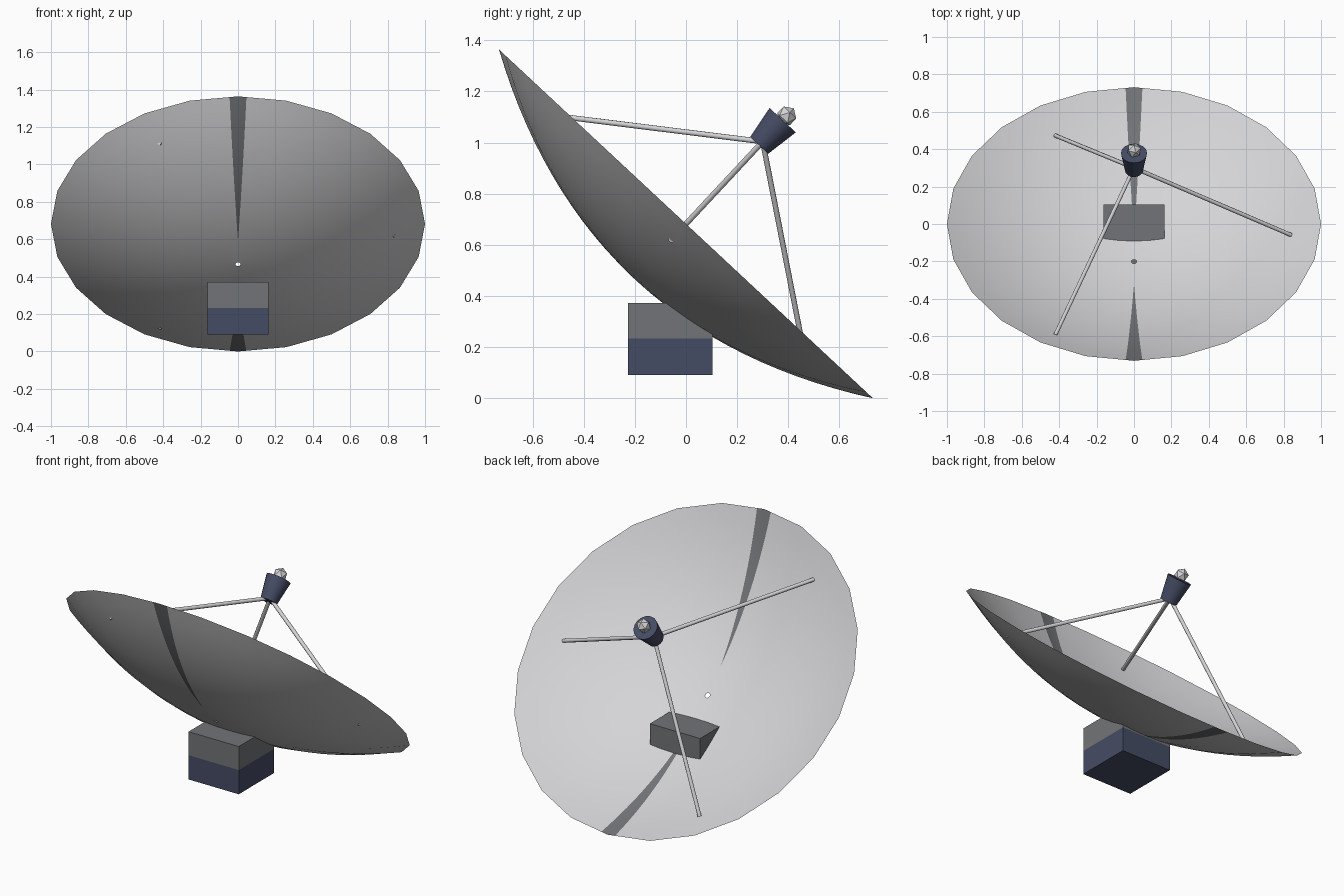
import bpy, bmesh, math
from mathutils import Matrix, Vector

cube = bpy.data.objects.get("Cube")
if cube:
    bpy.data.objects.remove(cube, do_unlink=True)


def material(name, color):
    m = bpy.data.materials.new(name)
    m.use_nodes = True
    m.diffuse_color = (*color, 1)
    m.node_tree.nodes["Principled BSDF"].inputs["Base Color"].default_value = (*color, 1)
    return m


silver = material("silver", (0.66, 0.66, 0.68))
grey = material("grey", (0.17, 0.175, 0.185))
navy = material("navy", (0.06, 0.072, 0.13))

# The dish frame: origin at the rim centre, z along the dish axis
TILT = Matrix.Translation((0, 0, 0.682)) @ Matrix.Rotation(math.radians(-43), 4, "X")
DEPTH = 0.295
SIDES = 24


def add_object(name, bm, materials, matrix=None, smooth=None):
    mesh = bpy.data.meshes.new(name)
    bm.to_mesh(mesh)
    bm.free()
    for m in materials:
        mesh.materials.append(m)
    if matrix:
        mesh.transform(matrix)
    obj = bpy.data.objects.new(name, mesh)
    bpy.context.scene.collection.objects.link(obj)
    if smooth:
        bpy.ops.object.select_all(action="DESELECT")
        obj.select_set(True)
        bpy.context.view_layer.objects.active = obj
        bpy.ops.object.shade_smooth_by_angle(angle=math.radians(smooth))
    return obj


def bowl_height(r):
    return -DEPTH * (1 - r * r)


def dish_ring(r):
    """Ring points, with extra points either side of the two stripe centres."""
    stripe = 0.045 * max(0, r - 0.17) / 0.83
    points = []
    for k in range(SIDES):
        a = math.tau * k / SIDES
        here = Vector((r * math.cos(a), r * math.sin(a), bowl_height(r)))
        if k % 12 == 6:
            side = 1 if k == 6 else -1
            y = side * (r - stripe * math.tan(math.pi / SIDES))
            points += [Vector((side * stripe, y, here.z)), here,
                       Vector((-side * stripe, y, here.z))]
        else:
            points.append(here)
    return points


# Dish: thin bowl with a small centre hole and two tapering stripes
bm = bmesh.new()
radii = [0.014, 0.08, 0.17] + [0.17 + 0.83 * i / 12 for i in range(1, 13)]
rings = [[bm.verts.new(p) for p in dish_ring(r)] for r in radii]
columns = len(rings[0])
for inner, outer in zip(rings, rings[1:]):
    for i in range(columns):
        j = (i + 1) % columns
        face = bm.faces.new((inner[i], outer[i], outer[j], inner[j]))
        face.material_index = int(i in (6, 7, 20, 21))
bmesh.ops.remove_doubles(bm, verts=bm.verts, dist=0.0001)
add_object("dish", bm, [silver, grey], TILT, 40)


# Feed struts: three rods from the bowl to the receiver
def rod(name, start, end, radius):
    bm = bmesh.new()
    line = end - start
    bmesh.ops.create_cone(bm, cap_ends=True, segments=8, radius1=radius,
                          radius2=radius, depth=line.length)
    place = Matrix.Translation((start + end) / 2) @ line.to_track_quat("Z", "Y").to_matrix().to_4x4()
    add_object(name, bm, [silver], TILT @ place, 50)


for i, name in enumerate(("left_strut", "lower_strut", "upper_strut")):
    a = math.tau * i / 3
    foot = Vector((0.84 * math.cos(a), 0.84 * math.sin(a), bowl_height(0.84)))
    rod(name, foot, Vector((0, 0, 0.44)), 0.011)

# Receiver: flared housing with a faceted tip
bm = bmesh.new()
bmesh.ops.create_cone(bm, cap_ends=True, segments=16, radius1=0.048, radius2=0.07, depth=0.135)
add_object("receiver_housing", bm, [navy], TILT @ Matrix.Translation((0, 0, 0.487)), 40)

bm = bmesh.new()
bmesh.ops.create_icosphere(bm, subdivisions=1, radius=0.04)
add_object("receiver_tip", bm, [silver], TILT @ Matrix.Translation((0, 0, 0.578)))


# Mount: two stacked blocks, the upper one passing through the bowl
def block(name, bottom, top, mat):
    bm = bmesh.new()
    bmesh.ops.create_cube(bm, size=1)
    place = Matrix.Translation((0, -0.062, (bottom + top) / 2)) @ Matrix.Diagonal((0.328, 0.33, top - bottom, 1))
    add_object(name, bm, [mat], place)


block("mount_base", 0.09, 0.233, navy)
block("mount_head", 0.233, 0.372, grey)
